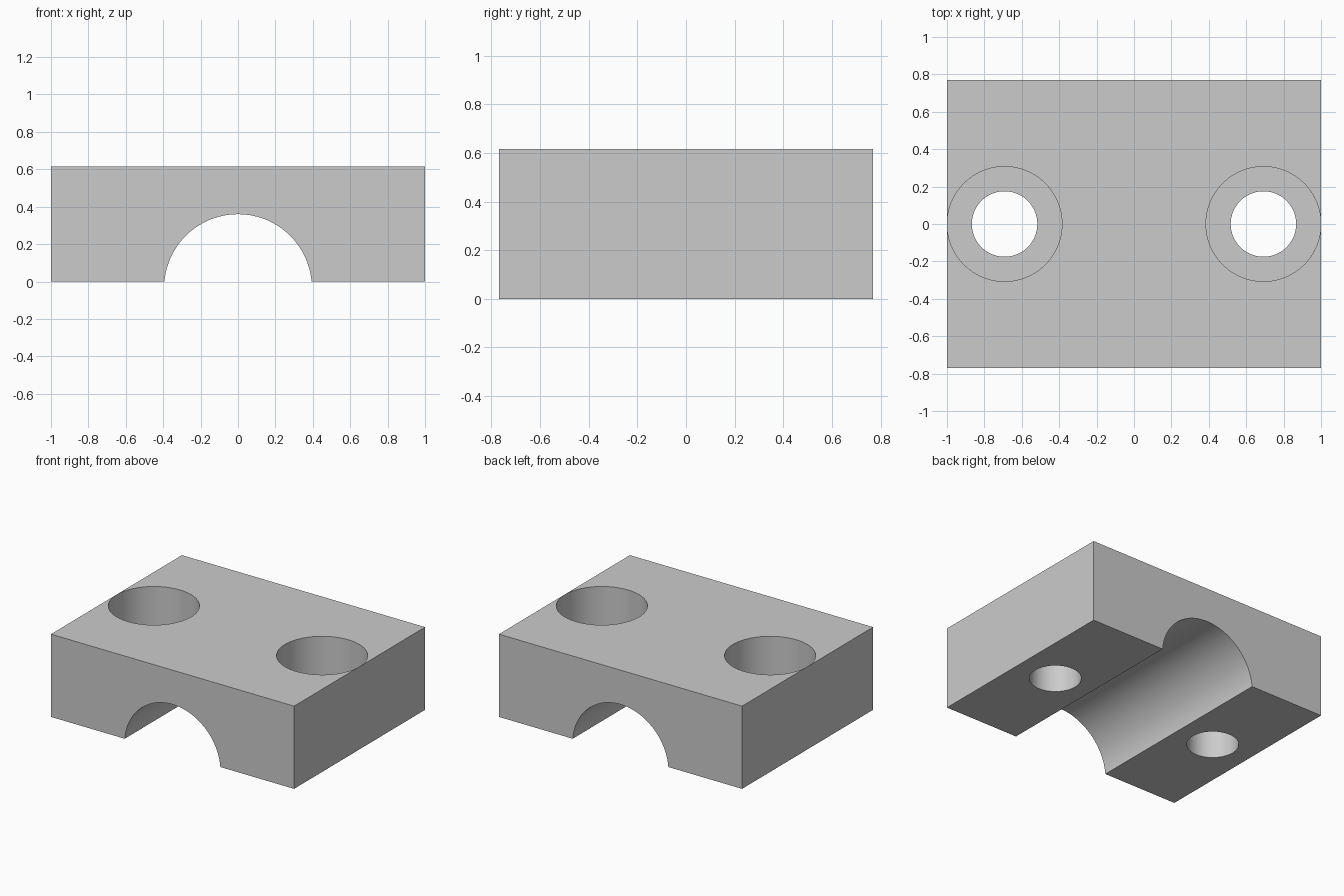
import bpy
import math

# Remove the default object
if "Cube" in bpy.data.objects:
    bpy.data.objects.remove(bpy.data.objects["Cube"], do_unlink=True)

WIDTH, DEPTH, HEIGHT = 2.0, 1.538, 0.615
GROOVE_RADIUS, GROOVE_Z = 0.395, -0.035
HOLE_X, HOLE_RADIUS = 0.692, 0.175
BORE_RADIUS, BORE_DEPTH = 0.307, 0.31

# Single grey material
grey = bpy.data.materials.new("plain grey")
grey.use_nodes = True
colour = (0.6, 0.6, 0.6, 1)
grey.diffuse_color = colour
grey.node_tree.nodes["Principled BSDF"].inputs["Base Color"].default_value = colour

# Solid block
bpy.ops.mesh.primitive_cube_add(size=1, location=(0, 0, HEIGHT / 2))
block = bpy.context.object
block.name = "clamp_block"
block.scale = (WIDTH, DEPTH, HEIGHT)
bpy.ops.object.transform_apply(location=True, rotation=False, scale=True)
block.data.materials.append(grey)


def cut_cylinder(name, radius, length, location, rotation=(0, 0, 0)):
    """Cut a round hole through the block, then discard the cutter."""
    bpy.ops.mesh.primitive_cylinder_add(
        vertices=96, radius=radius, depth=length, location=location, rotation=rotation)
    cutter = bpy.context.object
    cutter.name = name
    cutter.hide_render = True
    cutter.data.materials.append(grey)
    bpy.context.view_layer.objects.active = block
    cut = block.modifiers.new(name, "BOOLEAN")
    cut.operation = "DIFFERENCE"
    cut.solver = "EXACT"
    cut.object = cutter
    bpy.ops.object.modifier_apply(modifier=cut.name)
    bpy.data.objects.remove(cutter, do_unlink=True)


# Half-round shaft groove along the underside
cut_cylinder("shaft_groove", GROOVE_RADIUS, DEPTH * 2, (0, 0, GROOVE_Z),
             (math.pi / 2, 0, 0))

# Bolt holes with wide counterbores, one on each side
for side, sign in (("left", 1), ("right", -1)):
    x = sign * HOLE_X
    cut_cylinder(side + "_bolt_hole", HOLE_RADIUS, HEIGHT * 3, (x, 0, HEIGHT / 2))
    cut_cylinder(side + "_counterbore", BORE_RADIUS, BORE_DEPTH * 2, (x, 0, HEIGHT))

# Smooth the round walls, keep the edges crisp
bpy.ops.object.select_all(action="DESELECT")
block.select_set(True)
bpy.context.view_layer.objects.active = block
bpy.ops.object.shade_smooth_by_angle(angle=math.radians(30))
